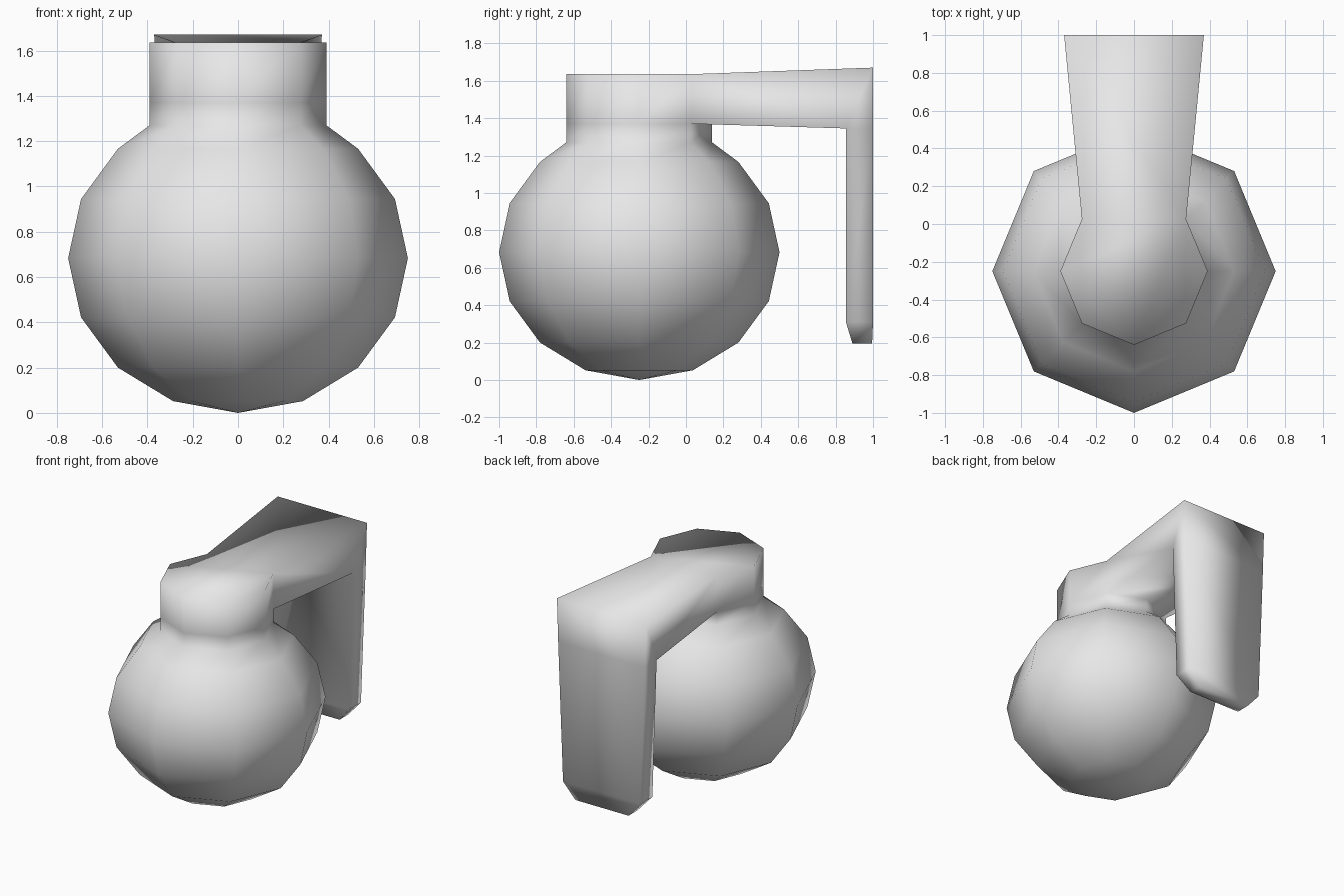
import bpy, bmesh, math

if "Cube" in bpy.data.objects:
    bpy.data.objects.remove(bpy.data.objects["Cube"])

grey = bpy.data.materials.new("light_grey")
grey.diffuse_color = (0.8, 0.8, 0.8, 1)
grey.use_nodes = True
grey.node_tree.nodes["Principled BSDF"].inputs["Base Color"].default_value = grey.diffuse_color

CY, CZ, R, H = -0.25, 0.683, 0.75, 0.683   # round body centre, radius, half height
SIDES = 8
bm = bmesh.new()


def ring(radius, z):
    """Octagon with corners on the axes; index 2 is the back corner."""
    return [bm.verts.new((radius * math.cos(math.tau * i / SIDES),
                          CY + radius * math.sin(math.tau * i / SIDES), z))
            for i in range(SIDES)]


def bridge(a, b, skip=()):
    for i in range(len(a)):
        if i not in skip:
            j = (i + 1) % len(a)
            bm.faces.new((a[i], a[j], b[j], b[i]))


# Round body: squashed sphere rings up to the shoulder
rings = [ring(R * math.sin(math.pi * k / 8), CZ - H * math.cos(math.pi * k / 8))
         for k in range(1, 7)]
pole = bm.verts.new((0, CY, 0))
for i in range(SIDES):
    bm.faces.new((pole, rings[0][(i + 1) % SIDES], rings[0][i]))

# Neck: straight collar above the shoulder
rings += [ring(0.39, 1.27), ring(0.39, 1.37)]
for low, high in zip(rings, rings[1:]):
    bridge(low, high)
base, top = rings[-1], ring(0.39, 1.635)
back_top = top.pop(2)
bm.verts.remove(back_top)                  # the arm leaves from the back
for i in (3, 4, 5, 6, 7, 0):
    j = (i + 1) % SIDES
    t = {k: top[k if k < 2 else k - 1] for k in range(SIDES) if k != 2}
    bm.faces.new((base[i], base[j], t[j], t[i]))
bm.faces.new(top)                          # flat lid


# Arm and hanging grip
def pair(x, y, z):
    """Right and left mirrored corners."""
    return [bm.verts.new((s * x, y, z)) for s in (1, -1)]


root_top, root_low = [t[1], t[3]], [base[1], base[3]]
end_top = pair(0.37, 1.0, 1.67)
end_low = pair(0.36, 1.0, 1.345)
elbow = pair(0.355, 0.855, 1.345)
grip_back, grip_front = pair(0.32, 1.0, 0.31), pair(0.32, 0.855, 0.31)
tip_back, tip_front = pair(0.22, 0.995, 0.195), pair(0.22, 0.89, 0.195)

# Faces running across the width
for a, b in ((root_top, end_top), (end_top, end_low), (end_low, grip_back),
             (grip_back, tip_back), (tip_back, tip_front),
             (tip_front, grip_front), (grip_front, elbow)):
    bm.faces.new((a[0], a[1], b[1], b[0]))
bm.faces.new((elbow[0], elbow[1], root_low[1], base[2], root_low[0]))

# Side faces
for s in (0, 1):
    bm.faces.new((root_top[s], end_top[s], elbow[s], root_low[s]))
    bm.faces.new((end_top[s], end_low[s], elbow[s]))
    bm.faces.new((end_low[s], grip_back[s], grip_front[s], elbow[s]))
    bm.faces.new((grip_back[s], tip_back[s], tip_front[s], grip_front[s]))

bmesh.ops.recalc_face_normals(bm, faces=bm.faces)
for f in bm.faces:
    f.smooth = True
mesh = bpy.data.meshes.new("body_with_handle")
bm.to_mesh(mesh)
bm.free()
mesh.materials.append(grey)
bpy.context.collection.objects.link(bpy.data.objects.new("body_with_handle", mesh))
